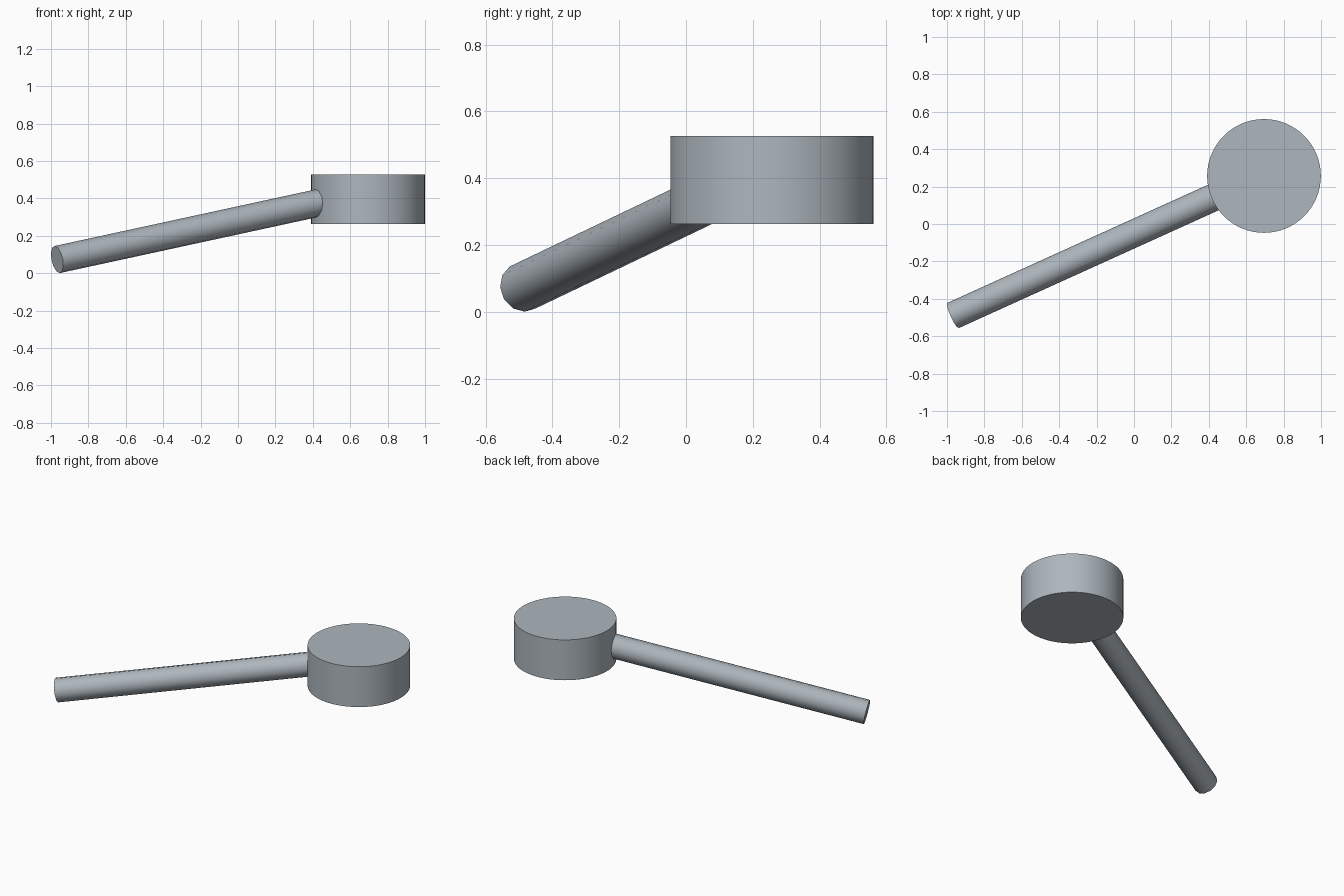
import bpy
from mathutils import Vector

cube = bpy.data.objects.get("Cube")
if cube:
    bpy.data.objects.remove(cube, do_unlink=True)

steel = bpy.data.materials.new("grey_steel")
steel.use_nodes = True
colour = (0.42, 0.47, 0.51, 1)
steel.diffuse_color = colour
steel.node_tree.nodes["Principled BSDF"].inputs["Base Color"].default_value = colour


def rod(name, start, end, radius, sides):
    """Smooth-sided cylinder between two points."""
    start, end = Vector(start), Vector(end)
    axis = end - start
    bpy.ops.mesh.primitive_cylinder_add(
        vertices=sides, radius=radius, depth=axis.length,
        location=(start + end) / 2,
        rotation=axis.to_track_quat("Z", "Y").to_euler())
    obj = bpy.context.object
    obj.name = name
    obj.data.materials.append(steel)
    bpy.ops.object.shade_smooth_by_angle(angle=0.7)
    return obj


# Upright drum head
rod("head", (0.695, 0.257, 0.263), (0.695, 0.257, 0.527), 0.304, 64)

# Slanted handle, ending just inside the head
rod("handle", (-0.967, -0.489, 0.073), (0.5, 0.176, 0.391), 0.074, 12)
